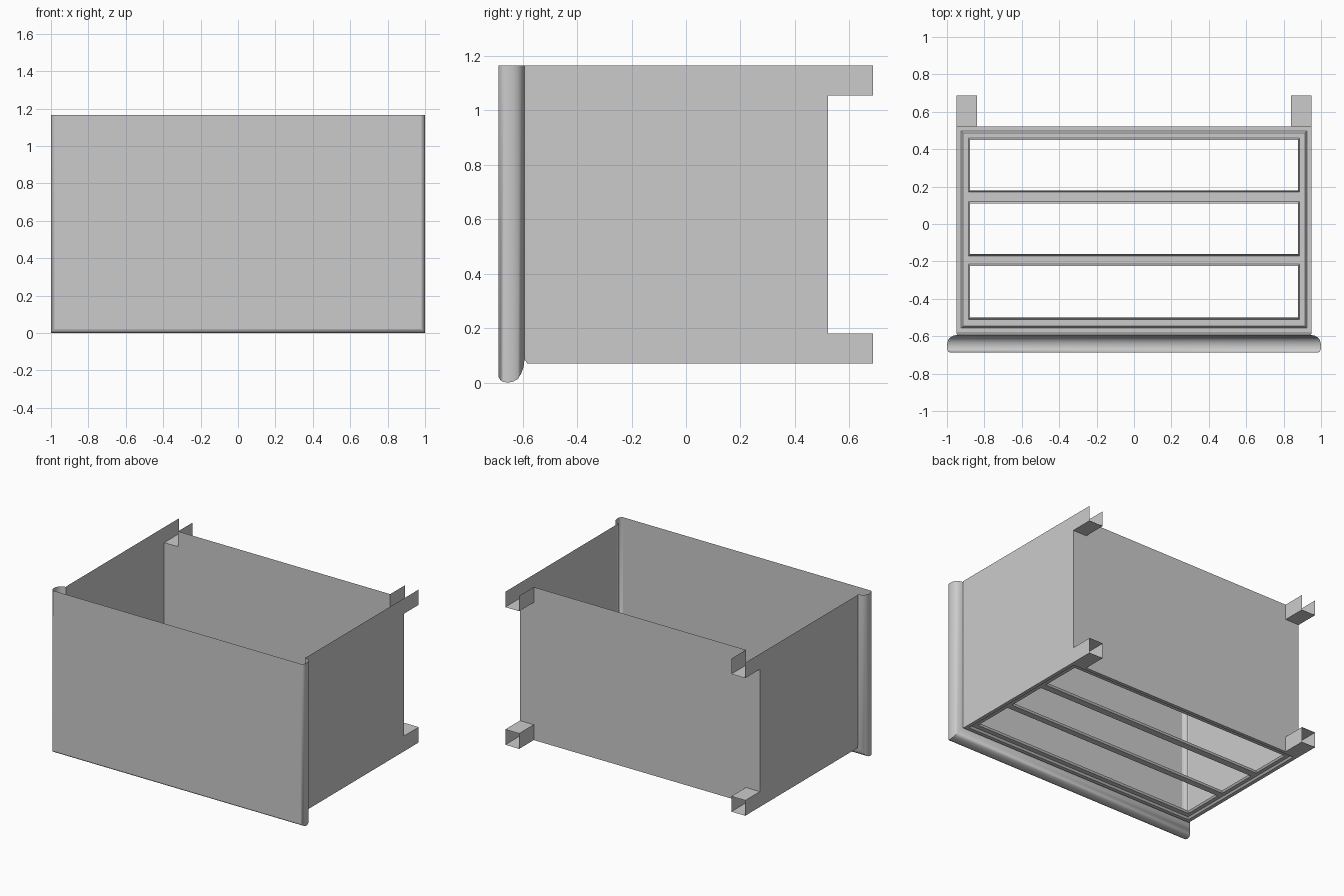
import bpy, math

if "Cube" in bpy.data.objects:
    bpy.data.objects.remove(bpy.data.objects["Cube"])

W, F, B, Z0, Z1 = 0.95, -0.583, 0.522, 0.07, 1.165   # tub half width, front, back, floor, rim
T, TI, END = 0.11, 0.84, 0.687                       # lug height, inner x, rear end


def make(name, quads):
    """Build one sheet object from a list of polygons, welding shared corners."""
    verts, index, faces = [], {}, []
    for q in quads:
        f = []
        for p in q:
            k = tuple(round(c, 5) for c in p)
            if k not in index:
                index[k] = len(verts)
                verts.append(k)
            f.append(index[k])
        faces.append(f)
    me = bpy.data.meshes.new(name)
    me.from_pydata(verts, [], faces)
    ob = bpy.data.objects.new(name, me)
    bpy.context.collection.objects.link(ob)
    return ob


def rect(x0, x1, y0, y1, z):
    return [(x0, y0, z), (x1, y0, z), (x1, y1, z), (x0, y1, z)]


def ring(a, b):
    return [[a[i], b[i], b[(i + 1) % 4], a[(i + 1) % 4]] for i in range(4)]


# Front panel: flat face whose sides and bottom roll back to meet the tub
# columns: y, inset at the sides, height at the bottom
profile = [(-0.688, 0.018, 0.020), (-0.682, 0.007, 0.009), (-0.670, 0.001, 0.002),
           (-0.652, 0.000, 0.000), (-0.634, 0.002, 0.004), (-0.618, 0.008, 0.013),
           (-0.606, 0.018, 0.032), (-0.597, 0.034, 0.055), (-0.593, 0.055, 0.085),
           (F, 1 - W, Z0)]
loops = [[(-1 + s, y, Z1), (-1 + s, y, b), (1 - s, y, b), (1 - s, y, Z1)]
         for y, s, b in profile]
quads = [[loops[0][i] for i in (0, 1, 2, 3)]]
for a, b in zip(loops, loops[1:]):
    quads += [[a[i], b[i], b[i + 1], a[i + 1]] for i in range(3)]
panel = make("front_panel", quads)
bpy.context.view_layer.objects.active = panel
panel.select_set(True)
bpy.ops.object.shade_smooth_by_angle(angle=math.radians(42))
panel.data.polygons[0].use_smooth = False
panel.select_set(False)

# Side walls and the hollow lugs at the four rear corners
for s, side in ((-1, "left"), (1, "right")):
    x, xi = s * W, s * TI
    make(side + "_wall", [[(x, y, z) for y, z in (
        (F, Z0), (END, Z0), (END, Z0 + T), (B, Z0 + T),
        (B, Z1 - T), (END, Z1 - T), (END, Z1), (F, Z1))]])
    lo, hi = min(x, xi), max(x, xi)
    for z, level in ((Z0, "lower"), (Z1 - T, "upper")):
        q = [rect(lo, hi, B, END, z),
             [(xi, B, z), (xi, END, z), (xi, END, z + T), (xi, B, z + T)]]
        if level == "lower":
            q.append(rect(lo, hi, B, END, z + T))
        make(f"{level}_{side}_lug", q)

# Back wall, notched at the corners where the lugs open through
outline = [(-TI, Z0), (TI, Z0), (TI, Z0 + T), (W, Z0 + T), (W, Z1 - T), (TI, Z1 - T),
           (TI, Z1), (-TI, Z1), (-TI, Z1 - T), (-W, Z1 - T), (-W, Z0 + T), (-TI, Z0 + T)]
make("back_wall", [[(x, B, z) for x, z in outline]])

# Floor frame: stepped rim around a plate with three long slots
zp, zl = Z0 + 0.012, Z0 + 0.024
xs = [-0.913, -0.886, 0.886, 0.913]
slots = [(-0.51, -0.215), (-0.17, 0.12), (0.17, 0.46)]
ys = [-0.545] + [y for s in slots for y in s] + [0.487]
r0 = rect(-W, W, F, B, Z0)
r1 = rect(-0.924, 0.924, -0.556, 0.498, Z0)
r2 = rect(xs[0], xs[3], ys[0], ys[-1], zp)
quads = ring(r0, r1) + ring(r1, r2)
for i in range(3):
    for j in range(len(ys) - 1):
        if not (i == 1 and j % 2 == 1):
            quads.append(rect(xs[i], xs[i + 1], ys[j], ys[j + 1], zp))
for y0, y1 in slots:
    d = 0.01
    quads += ring(rect(xs[1], xs[2], y0, y1, zp),
                  rect(xs[1] + d, xs[2] - d, y0 + d, y1 - d, zl))
make("slotted_floor", quads)
